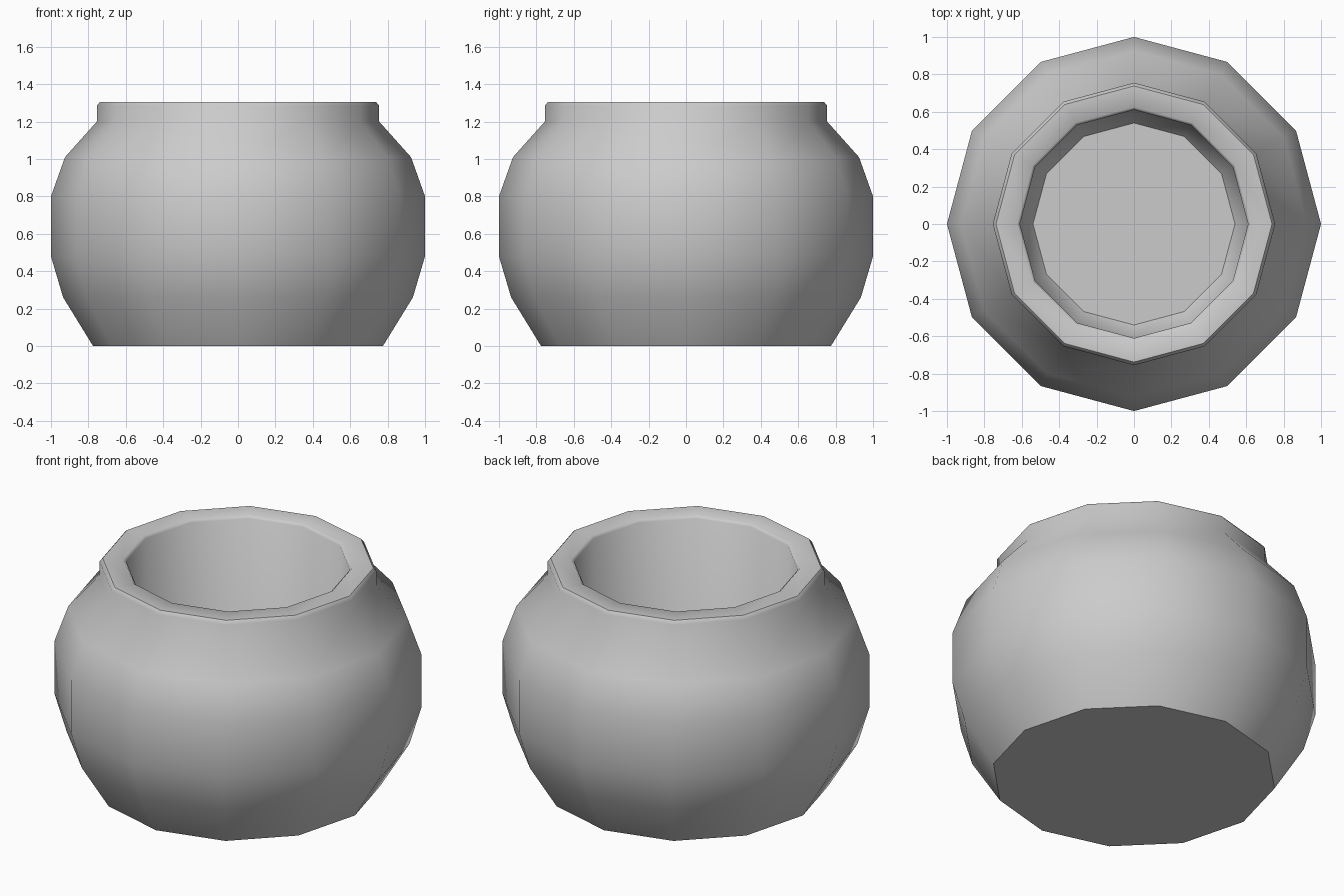
import bpy, bmesh, math

if "Cube" in bpy.data.objects:
    bpy.data.objects.remove(bpy.data.objects["Cube"])

SIDES = 12
# Radius/height profile: outer belly, neck, rim, then down the inside
PROFILE = [(0.775, 0), (0.935, 0.26), (1.0, 0.48), (1.0, 0.80), (0.925, 1.01),
           (0.755, 1.20), (0.755, 1.285), (0.738, 1.305), (0.625, 1.305),
           (0.61, 1.29), (0.61, 0.24), (0.54, 0.14)]

bm = bmesh.new()
rings = []
for r, z in PROFILE:
    rings.append([bm.verts.new((r * math.cos(2 * math.pi * i / SIDES),
                                r * math.sin(2 * math.pi * i / SIDES), z))
                  for i in range(SIDES)])

# Walls between neighbouring rings
for low, high in zip(rings, rings[1:]):
    for i in range(SIDES):
        j = (i + 1) % SIDES
        bm.faces.new((low[i], low[j], high[j], high[i]))

# Underside and inner floor
bm.faces.new(rings[0][::-1])
bm.faces.new(rings[-1])
bmesh.ops.recalc_face_normals(bm, faces=bm.faces[:])

mesh = bpy.data.meshes.new("pot")
bm.to_mesh(mesh)
bm.free()
pot = bpy.data.objects.new("pot", mesh)
bpy.context.collection.objects.link(pot)

# Soft body with a crisp base edge
bpy.context.view_layer.objects.active = pot
pot.select_set(True)
bpy.ops.object.shade_smooth_by_angle(angle=math.radians(50))
